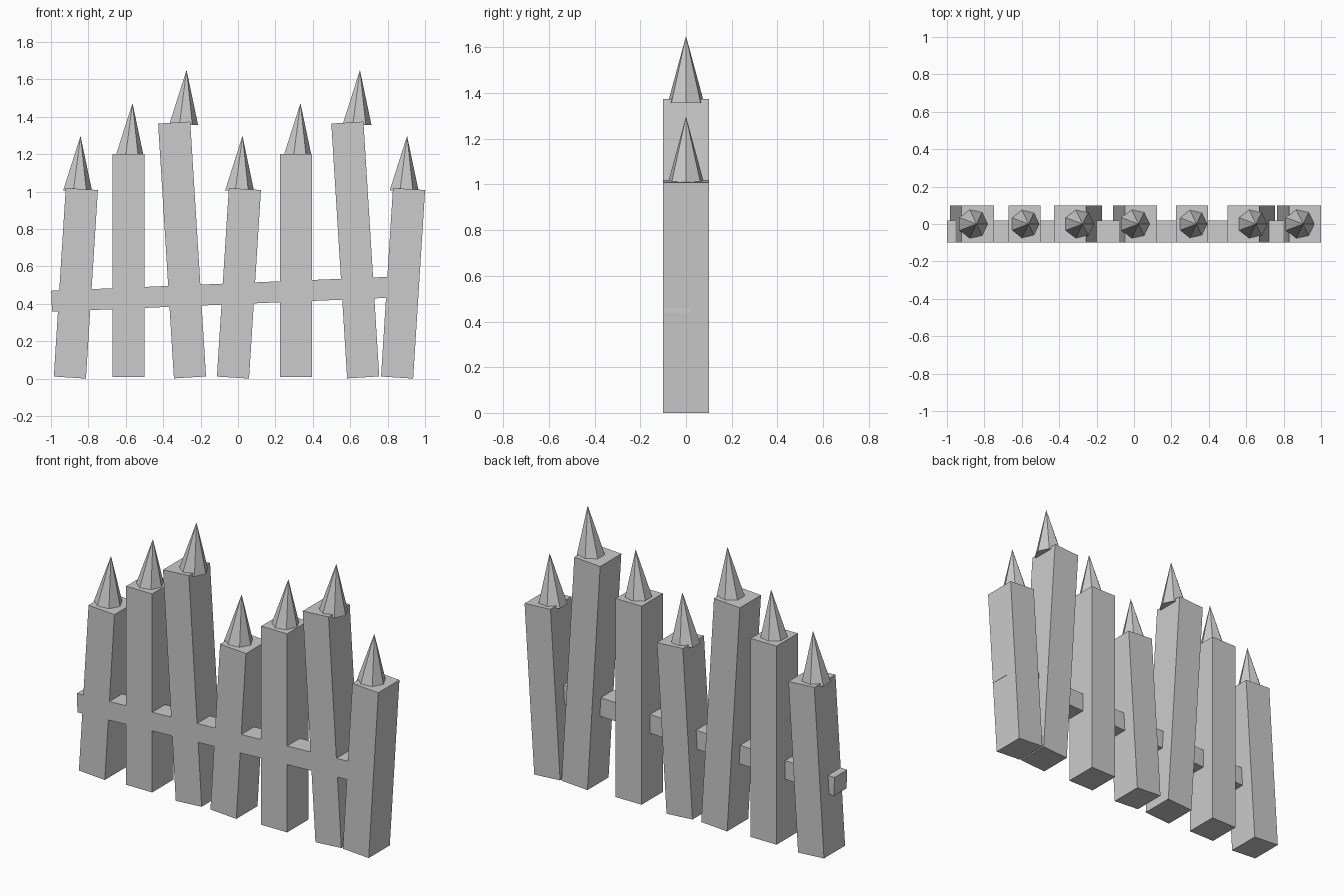
import bpy, bmesh, math
from mathutils import Matrix

if "Cube" in bpy.data.objects:
    bpy.data.objects.remove(bpy.data.objects["Cube"])


def finish(name, bm):
    bmesh.ops.recalc_face_normals(bm, faces=bm.faces)
    mesh = bpy.data.meshes.new(name)
    bm.to_mesh(mesh)
    bm.free()
    obj = bpy.data.objects.new(name, mesh)
    bpy.context.collection.objects.link(obj)
    return obj


def box(name, center, size, tilt):
    bm = bmesh.new()
    m = (Matrix.Translation(center) @ Matrix.Rotation(math.radians(tilt), 4, 'Y')
         @ Matrix.Diagonal((*size, 1)))
    bmesh.ops.create_cube(bm, size=1, matrix=m)
    return finish(name, bm)


def spike(name, x, tip_z, radius=0.0815, height=0.293, lean=0.02):
    # seven-sided spike whose tip leans slightly to the right
    bm = bmesh.new()
    ring = [bm.verts.new((x - lean + radius * math.cos(i * math.tau / 7),
                          radius * math.sin(i * math.tau / 7), tip_z - height))
            for i in range(7)]
    tip = bm.verts.new((x, 0, tip_z))
    bm.faces.new(ring[::-1])
    for i in range(7):
        bm.faces.new((ring[i], ring[(i + 1) % 7], tip))
    return finish(name, bm)


# picket kinds: centre height, length, tilt, spike tip height
SHORT = (0.51, 1.01, 3.62, 1.298)
MEDIUM = (0.605, 1.19, 0, 1.473)
TALL = (0.688, 1.365, -3.55, 1.65)

# pickets with their spikes: kind, centre x, spike tip x
pickets = [(SHORT, -0.867, -0.842), (MEDIUM, -0.585, -0.564), (TALL, -0.299, -0.275),
           (SHORT, 0.005, 0.024), (MEDIUM, 0.31, 0.334), (TALL, 0.627, 0.652),
           (SHORT, 0.8825, 0.904)]
for n, ((cz, length, tilt, tip_z), x, tip_x) in enumerate(pickets, 1):
    box(f"picket_{n}", (x, 0, cz), (0.172, 0.2, length), tilt)
    spike(f"spike_{n}", tip_x, tip_z)

# slanted cross rail, flush with the front of the pickets
box("rail", (-0.0165, -0.04, 0.4545), (1.962, 0.12, 0.112), -2.37)
